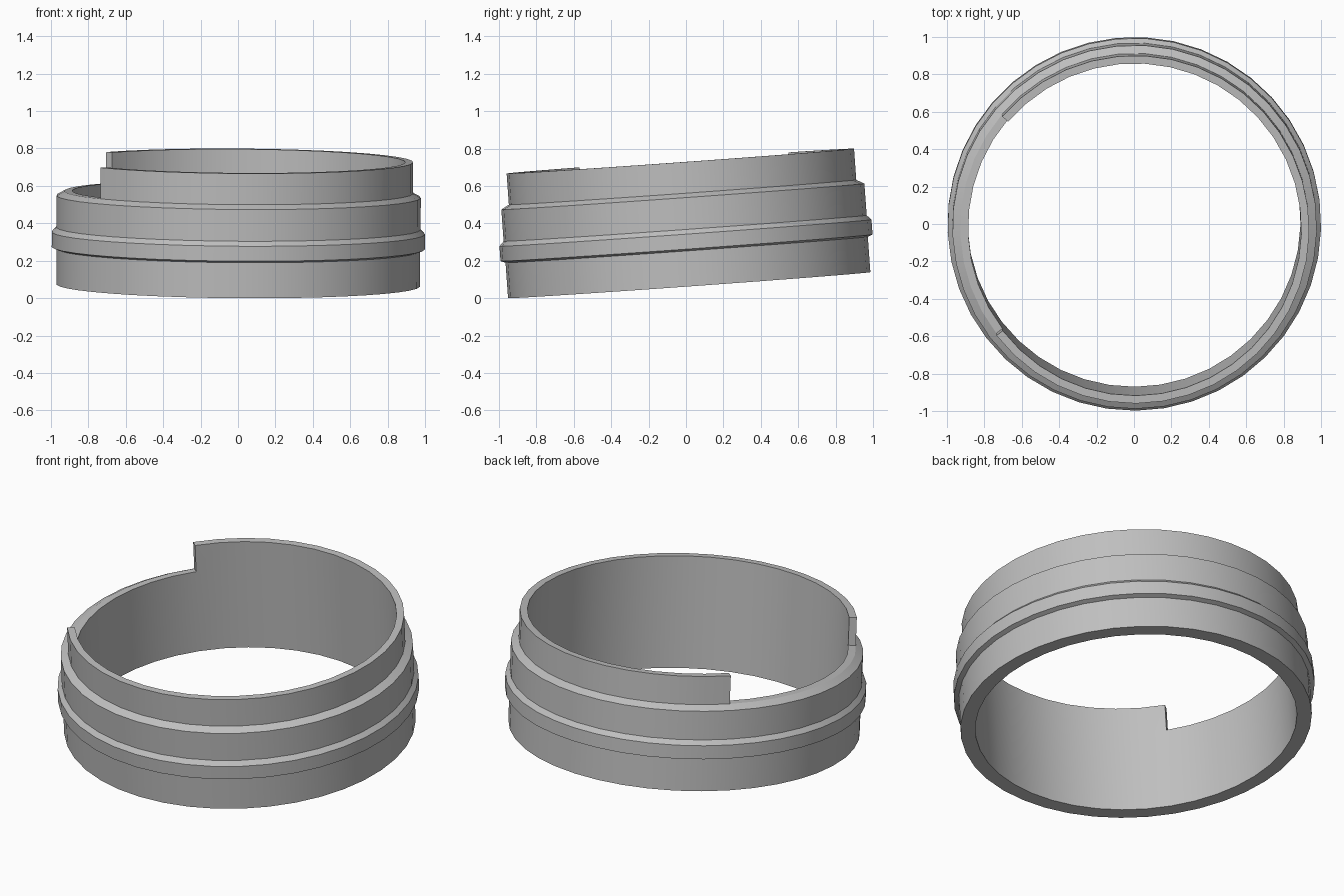
import bpy, bmesh, math
from mathutils import Matrix

cube = bpy.data.objects.get("Cube")
if cube:
    bpy.data.objects.remove(cube)

# One plain grey metal
metal = bpy.data.materials.new("grey_metal")
metal.use_nodes = True
grey = (0.52, 0.52, 0.52, 1)
metal.diffuse_color = grey
metal.node_tree.nodes["Principled BSDF"].inputs["Base Color"].default_value = grey

# Cross-section (radius, height): inner foot, outer wall, raised band, shoulder, inner ledge
INNER, COLLAR, TOP = 0.89, 0.932, 0.665
profile = [(INNER, 0), (0.972, 0), (0.972, 0.19), (0.998, 0.2), (0.998, 0.28),
           (0.974, 0.305), (0.974, 0.475), (COLLAR, 0.498), (INNER, 0.5)]

# Angles: the collar covers the long arc, the gap the short one
GAP_START, GAP_END = math.radians(139.5), math.radians(217.5)
GAP_STEPS, ARC_STEPS = 9, 32
gap = GAP_END - GAP_START
angles = [GAP_END + (math.tau - gap) * i / ARC_STEPS for i in range(ARC_STEPS)]
angles += [GAP_START + gap * i / GAP_STEPS for i in range(GAP_STEPS)]

bm = bmesh.new()


def point(r, a, z):
    return bm.verts.new((r * math.cos(a), r * math.sin(a), z))


# Ring body, with the ledge left open under the collar
rings = [[point(r, a, z) for r, z in profile] for a in angles]
n, m = len(rings), len(profile)
for i, ring in enumerate(rings):
    after = rings[(i + 1) % n]
    for j in range(m):
        k = (j + 1) % m
        if j == m - 2 and i < ARC_STEPS:
            continue
        bm.faces.new((ring[j], after[j], after[k], ring[k]))

# Raised collar growing from the ledge, closed at both ends
rims = [(point(COLLAR, a, TOP), point(INNER, a, TOP)) for a in angles[:ARC_STEPS + 1]]
sections = [(ring[-2], *rim, ring[-1]) for ring, rim in zip(rings, rims)]
for s, t in zip(sections, sections[1:]):
    for j in range(3):
        bm.faces.new((s[j], t[j], t[j + 1], s[j + 1]))
bm.faces.new(sections[0])
bm.faces.new(sections[-1][::-1])
bmesh.ops.recalc_face_normals(bm, faces=bm.faces)

# Lean the ring up toward the back
lean = Matrix.Rotation(math.radians(4.1), 4, "X") @ Matrix.Rotation(math.radians(0.4), 4, "Y")
bm.transform(Matrix.Translation((0, 0.018, 0.07)) @ lean)
low = min(v.co.z for v in bm.verts)
bmesh.ops.translate(bm, verts=bm.verts, vec=(0, 0, -low))

mesh = bpy.data.meshes.new("stepped_ring")
bm.to_mesh(mesh)
bm.free()
mesh.materials.append(metal)
ring_obj = bpy.data.objects.new("stepped_ring", mesh)
bpy.context.collection.objects.link(ring_obj)
bpy.context.view_layer.objects.active = ring_obj
ring_obj.select_set(True)
bpy.ops.object.shade_smooth_by_angle(angle=math.radians(25))
